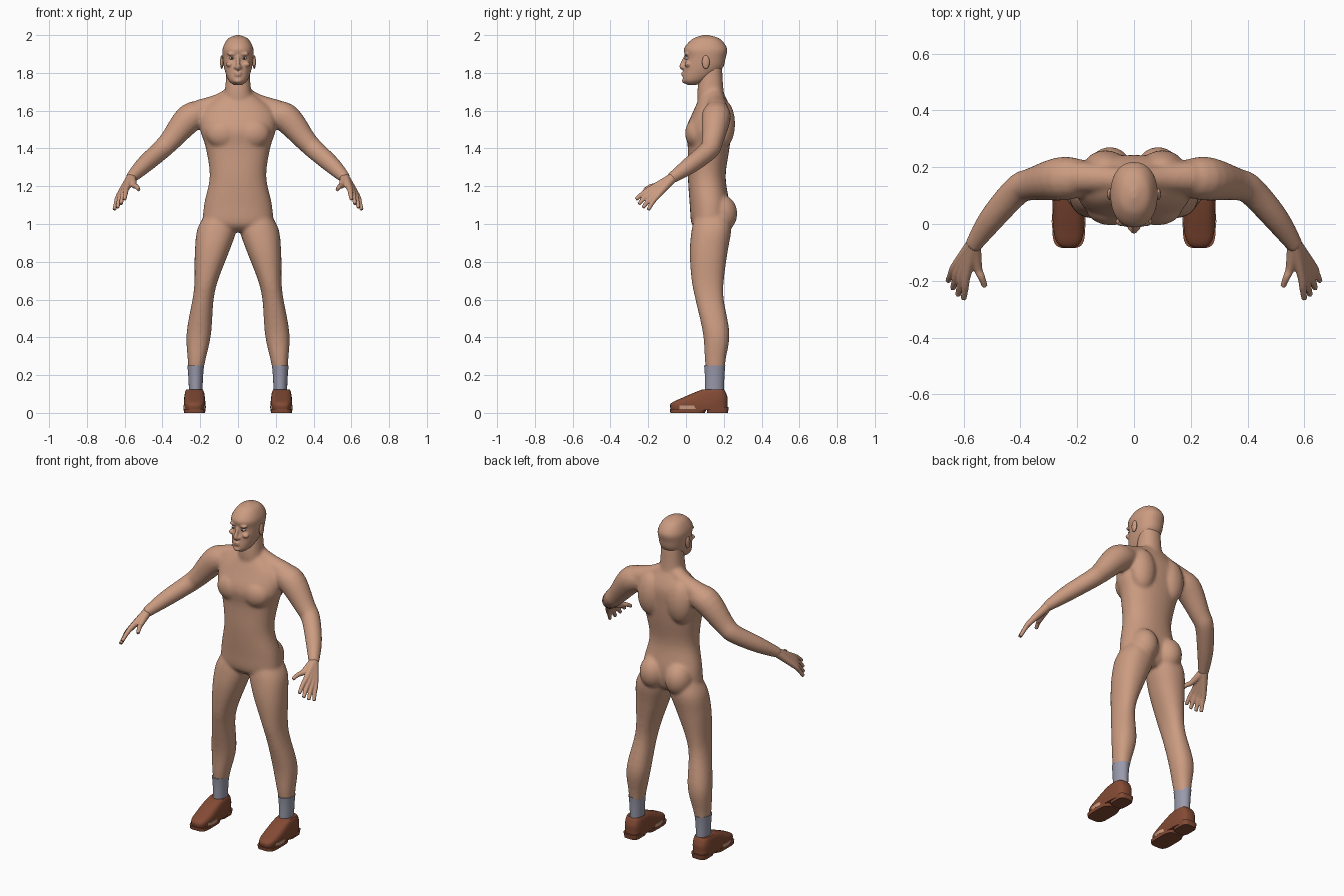
import bpy, bmesh, math
from mathutils import Vector, Matrix

cube = bpy.data.objects.get("Cube")
if cube:
    bpy.data.objects.remove(cube, do_unlink=True)

SIDES = {"left": 1, "right": -1}


def material(name, *rgb):
    made = bpy.data.materials.new(name)
    made.use_nodes = True
    made.diffuse_color = (*rgb, 1)
    made.node_tree.nodes["Principled BSDF"].inputs["Base Color"].default_value = (*rgb, 1)
    return made


skin = material("skin", .6, .33, .22)
leather = material("brown leather", .23, .07, .035)
wool = material("grey wool", .32, .32, .41)
eye_white = material("eye white", .6, .55, .5)
eye_dark = material("dark iris", .06, .04, .03)


def resample(rows, steps=5):
    """Smooth curve through the rows, with tangents taken from their neighbours."""
    rows = [Vector(row) for row in rows]
    last = len(rows) - 1
    slopes = [(rows[min(i + 1, last)] - rows[max(i - 1, 0)]) / 2 for i in range(last + 1)]
    result = []
    for i in range(last):
        start, end = rows[i], rows[i + 1]
        for k in range(steps):
            t = k / steps
            ease = t * t * (3 - 2 * t)
            pull = slopes[i] * (1 - t) - slopes[i + 1] * t
            result.append(start.lerp(end, ease) + pull * t * (1 - t))
    return result + [rows[last]]


def circle(count, power=1.0):
    for i in range(count):
        angle = math.tau * i / count
        c, s = math.cos(angle), math.sin(angle)
        yield math.copysign(abs(c) ** power, c), math.copysign(abs(s) ** power, s)


def bridge(bm, rings):
    """Closed skin over a list of equal rings."""
    loops = [[bm.verts.new(point) for point in ring] for ring in rings]
    count = len(loops[0])
    for lower, upper in zip(loops, loops[1:]):
        for i in range(count):
            j = (i + 1) % count
            bm.faces.new((lower[i], lower[j], upper[j], upper[i]))
    bm.faces.new(loops[0])
    bm.faces.new(loops[-1])


def stack(bm, rows, centre=lambda z: 0, side=1, power=.9):
    """Upright form from (height, half width, front, back) rows."""
    rings = []
    for z, half, front, back in resample(rows):
        middle, depth = (front + back) / 2, (back - front) / 2
        rings.append([(side * (centre(z) + half * c), middle + depth * s, z) for c, s in circle(32, power)])
    bridge(bm, rings)


def tube(bm, points, side=1):
    """Round limb through (x, y, z, radius) points."""
    rows = resample([(side * x, *rest) for x, *rest in points])
    rings = []
    for i, row in enumerate(rows):
        along = rows[min(i + 1, len(rows) - 1)].xyz - rows[max(i - 1, 0)].xyz
        u = along.cross(Vector((0, 1, .3))).normalized()
        v = along.cross(u).normalized()
        rings.append([row.xyz + row.w * (u * c + v * s) for c, s in circle(16)])
    bridge(bm, rings)


def blob(bm, centre, size):
    """Ellipsoid, repeated on the other side when it is off centre."""
    x, y, z = centre
    for place in {x, -x}:
        matrix = Matrix.Translation((place, y, z)) @ Matrix.Diagonal((*size, 1))
        bmesh.ops.create_uvsphere(bm, u_segments=24, v_segments=16, radius=1, matrix=matrix)


def finish(name, bm, colour, voxel=0, passes=0):
    bmesh.ops.recalc_face_normals(bm, faces=bm.faces)
    mesh = bpy.data.meshes.new(name)
    bm.to_mesh(mesh)
    bm.free()
    mesh.materials.append(colour)
    mesh.shade_smooth()
    mesh.set_sharp_from_angle(angle=math.radians(45))
    part = bpy.data.objects.new(name, mesh)
    bpy.context.collection.objects.link(part)
    if voxel:
        fuse = part.modifiers.new("Fuse", "REMESH")
        fuse.mode, fuse.voxel_size, fuse.use_smooth_shade = "VOXEL", voxel, True
        soften = part.modifiers.new("Soften", "SMOOTH")
        soften.factor, soften.iterations = .5, passes


def leg_centre(z):
    """Legs lean outward to the foot, with a slight bow at the knee."""
    rise = z - .2
    return .225 - .15 * rise + .02 * math.sin(math.pi * rise / .8)


# Body: torso, neck, arms and legs fused into one skin
body = bmesh.new()
stack(body, [(.96, .11, .07, .19), (1, .18, .03, .22), (1.1, .18, .02, .23), (1.25, .15, .01, .21),
             (1.4, .17, .01, .23), (1.5, .2, 0, .24), (1.6, .19, .04, .24), (1.69, .08, .08, .2)])
stack(body, [(1.6, .09, .07, .22), (1.7, .07, .06, .2), (1.84, .06, .08, .19)])
blob(body, (.08, .055, 1.48), (.09, .06, .08))   # chest
blob(body, (.1, .195, 1.53), (.08, .065, .13))   # shoulder blades
blob(body, (.085, .185, 1.055), (.08, .087, .1))  # buttocks
arm = [(.16, .16, 1.58, .06), (.25, .16, 1.565, .078), (.36, .14, 1.44, .058),
       (.41, .12, 1.39, .053), (.5, .02, 1.31, .046), (.57, -.08, 1.24, .03)]
leg = [(.2, .035, .11, .2), (.28, .047, .1, .21), (.42, .065, .09, .23), (.6, .056, .05, .2),
       (.7, .062, .03, .2), (.85, .09, .02, .22), (.97, .104, .03, .24), (1.05, .08, .05, .23)]
trapezius = [(.02, .15, 1.69, .045), (.1, .16, 1.64, .05), (.2, .165, 1.6, .06)]
for side in SIDES.values():
    tube(body, arm, side)
    tube(body, trapezius, side)
    stack(body, leg, leg_centre, side)
finish("body", body, skin, .008, 12)

# Hands: every digit starts at the wrist, so together they fill the palm
wrist = Vector((.565, -.07, 1.245))
knuckles = Vector((.59, -.18, 1.19)), Vector((.63, -.15, 1.15))
tips = Vector((.6, -.265, 1.13)), Vector((.655, -.2, 1.075))
digits = [(Vector((.55, -.155, 1.205)), Vector((.525, -.22, 1.18)))]
for i in range(4):
    knuckle, tip = knuckles[0].lerp(knuckles[1], i / 3), tips[0].lerp(tips[1], i / 3)
    digits.append((knuckle, knuckle.lerp(tip, 1.1 if i in (1, 2) else 1)))
for name, side in SIDES.items():
    hand = bmesh.new()
    for knuckle, tip in digits:
        joint = knuckle.lerp(tip, .5) + Vector((0, 0, .006))
        tube(hand, [(*wrist, .026), (*knuckle, .016), (*joint, .013), (*tip, .01)], side)
    finish(name + "_hand", hand, skin, .004, 4)

# Head with brow, cheeks, nose, lips and chin
head = bmesh.new()
stack(head, [(1.735, .02, .01, .05), (1.76, .05, -.015, .11), (1.82, .072, -.012, .19), (1.88, .081, -.003, .21),
             (1.93, .081, -.01, .217), (1.98, .054, .035, .18), (2, .01, .09, .12)])
tube(head, [(0, 0, 1.89, .009), (0, -.014, 1.86, .01), (0, -.022, 1.835, .013), (0, -.014, 1.82, .011)])
blob(head, (.013, -.012, 1.83), (.01, .012, .009))  # nostrils
blob(head, (.032, .002, 1.9), (.026, .012, .009))   # brow
blob(head, (.045, .01, 1.845), (.02, .018, .014))   # cheeks
for lip_height in (1.8, 1.788):
    blob(head, (0, -.013, lip_height), (.02, .012, .006))
blob(head, (0, -.005, 1.758), (.024, .017, .014))   # chin
finish("head", head, skin, .005, 4)

# Ears and eyes
for name, colour, centre, size in (
        ("ears", skin, (.086, .105, 1.857), (.009, .02, .036)),
        ("eyes", eye_white, (.032, .008, 1.878), (.014, .014, .008)),
        ("irises", eye_dark, (.032, -.005, 1.878), (.005, .003, .005))):
    pair = bmesh.new()
    blob(pair, centre, size)
    finish(name, pair, colour)

# Socks and shoes, with the foot showing at the sides of each shoe
footwear = {
    "shoe": (leather, .6, [(.015, .054, -.08, .22), (.05, .057, -.08, .22), (.08, .055, -.02, .22),
                           (.11, .05, .05, .21), (.125, .043, .09, .2)]),
    "sole": (leather, .5, [(0, .056, -.083, .1), (.02, .058, -.085, .11)]),
    "heel": (leather, .5, [(0, .045, .11, .222), (.03, .05, .11, .226)]),
    "foot": (skin, .8, [(.02, .059, -.06, .09), (.04, .06, -.06, .08)]),
    "sock": (wool, 1, [(.08, .034, .1, .2), (.19, .039, .1, .203), (.25, .044, .096, .208)]),
}
for name, side in SIDES.items():
    for part, (colour, power, rows) in footwear.items():
        piece = bmesh.new()
        stack(piece, rows, lambda z: .224 if part == "sock" else .23, side, power)
        finish(name + "_" + part, piece, colour)
